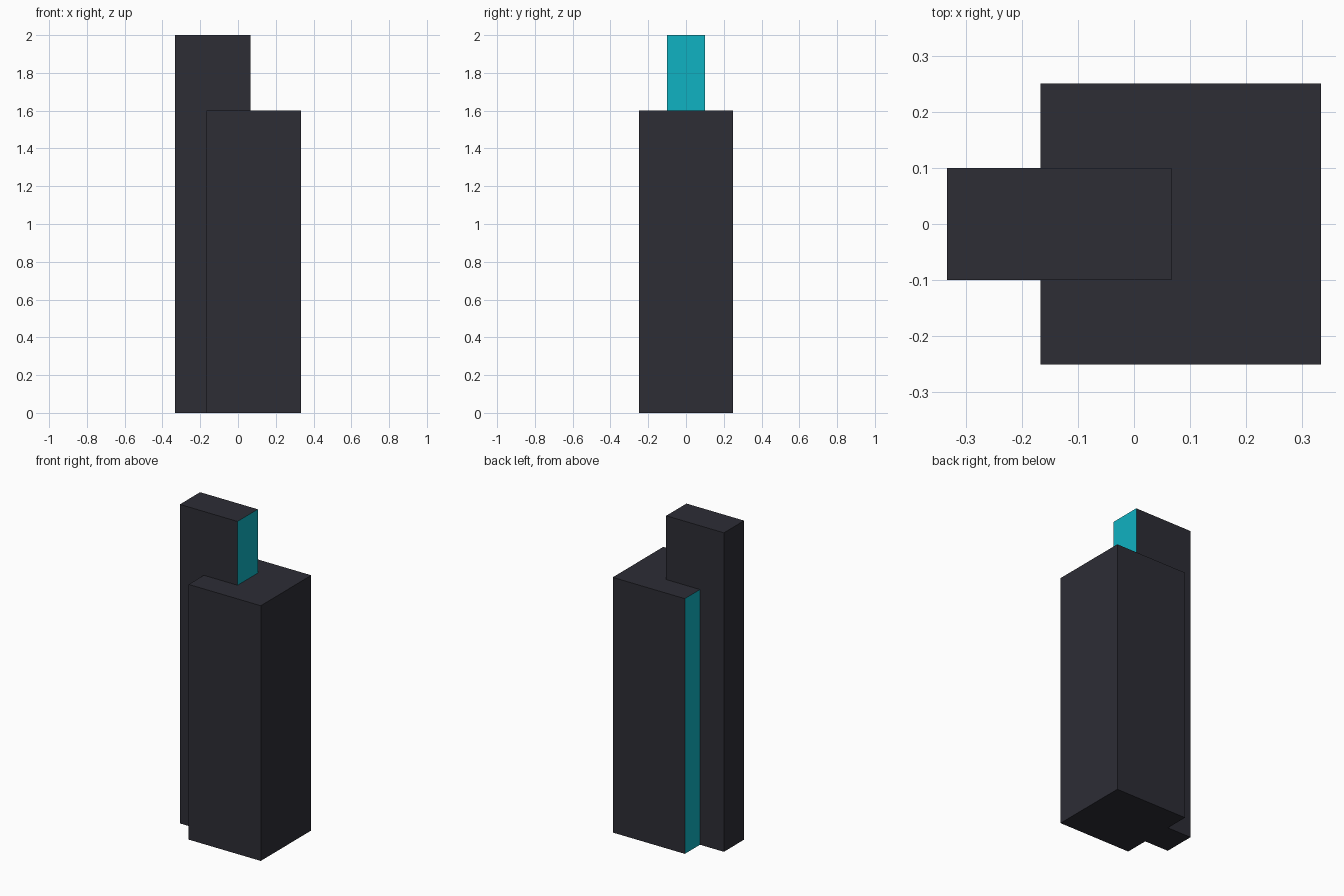
import bpy

if "Cube" in bpy.data.objects:
    bpy.data.objects.remove(bpy.data.objects["Cube"])


def material(name, rgb):
    mat = bpy.data.materials.new(name)
    mat.diffuse_color = (*rgb, 1.0)
    mat.use_nodes = True
    mat.node_tree.nodes["Principled BSDF"].inputs["Base Color"].default_value = mat.diffuse_color
    return mat


DARK = material("charcoal", (0.026, 0.026, 0.036))
TEAL = material("teal", (0.005, 0.445, 0.539))


def block(name, x0, x1, width, height, teal_side):
    """Box standing on the ground, with its face towards teal_side (+1/-1 on x) in teal."""
    bpy.ops.mesh.primitive_cube_add(size=1)
    obj = bpy.context.object
    obj.name = name
    mesh = obj.data
    for v in mesh.vertices:
        v.co.x = (x0 + x1) / 2 + v.co.x * (x1 - x0)
        v.co.y *= width
        v.co.z = (v.co.z + 0.5) * height
    mesh.materials.append(DARK)
    mesh.materials.append(TEAL)
    mesh.update()
    for face in mesh.polygons:
        face.material_index = 1 if face.normal.x * teal_side > 0.9 else 0
    return obj


# Broad lower block, teal on its left side
block("main_tower", -0.167, 0.333, 0.5, 1.6, -1)

# Narrow tall slab running through it, teal on its right side
block("tall_slab", -0.333, 0.067, 0.2, 2.0, 1)
